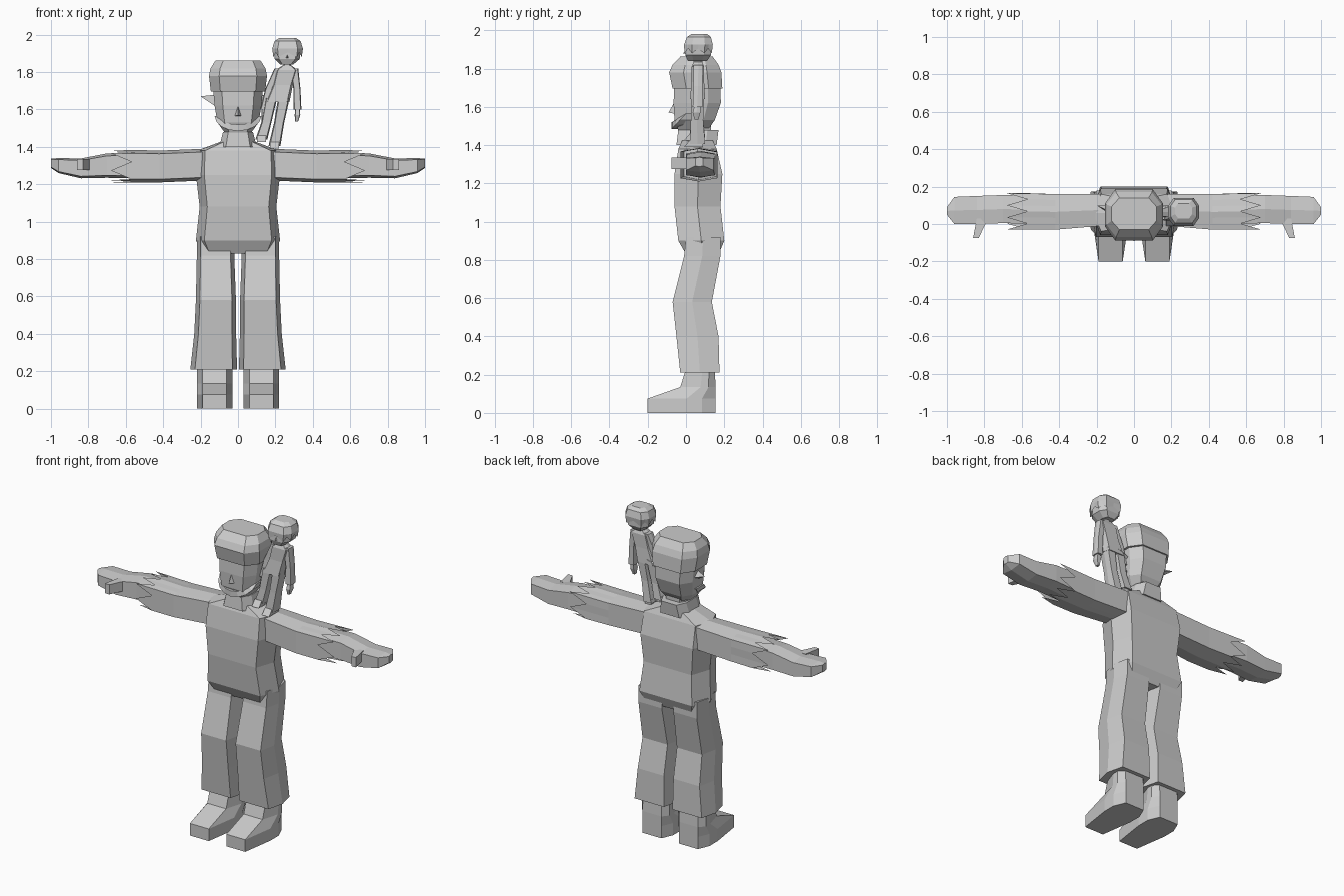
import bpy
import bmesh
from math import sin, cos, pi

cube = bpy.data.objects.get("Cube")
if cube:
    bpy.data.objects.remove(cube, do_unlink=True)

grey = bpy.data.materials.new("plain grey")
grey.use_nodes = True
grey.diffuse_color = (.6, .6, .6, 1)
for node in grey.node_tree.nodes:
    if node.type == "BSDF_PRINCIPLED":
        node.inputs["Base Color"].default_value = grey.diffuse_color

# Cross-sections, in units of half width and half depth
HEX = [(-.8, -1), (.8, -1), (1, 0), (.8, 1), (-.8, 1), (-1, 0)]
OCT = [(-.65, -1), (.65, -1), (1, -.45), (1, .45),
       (.65, 1), (-.65, 1), (-1, .45), (-1, -.45)]
BOX = [(-1, -1), (1, -1), (1, 1), (-1, 1)]


def subdivide(shape, count):
    """Split every edge of a cross-section into equal pieces."""
    points = []
    for (ax, ay), (bx, by) in zip(shape, shape[1:] + shape[:1]):
        for step in range(count):
            t = step / count
            points.append((ax + (bx - ax) * t, ay + (by - ay) * t))
    return points


def loft(name, rings, cap_start=True, cap_end=True):
    """Skin a list of equal rings with flat faces."""
    bm = bmesh.new()
    rows = [[bm.verts.new(point) for point in ring] for ring in rings]
    count = len(rows[0])
    for low, high in zip(rows, rows[1:]):
        for i in range(count):
            j = (i + 1) % count
            bm.faces.new((low[i], low[j], high[j], high[i]))
    if cap_start:
        bm.faces.new(rows[0])
    if cap_end:
        bm.faces.new(rows[-1])
    bmesh.ops.recalc_face_normals(bm, faces=bm.faces[:])
    mesh = bpy.data.meshes.new(name)
    bm.to_mesh(mesh)
    bm.free()
    mesh.materials.append(grey)
    obj = bpy.data.objects.new(name, mesh)
    bpy.context.collection.objects.link(obj)
    return obj


def stack(name, levels, shape=HEX, along="z", side=1, jag=0, cap_end=True):
    """Loft levels of (position, centre, half width, y front, y back)."""
    rings = []
    for level in levels:
        position, centre, half, front, back = level
        ring = []
        for i, (u, v) in enumerate(shape):
            across = centre + half * u
            y = (front + back) / 2 + v * (back - front) / 2
            offset = jag * (i % 2) if level is levels[-1] else 0
            if along == "z":
                ring.append((side * across, y, position + offset))
            else:
                ring.append((side * (position + offset), y, across))
        rings.append(ring)
    return loft(name, rings, cap_end=cap_end)


def spike(name, base, tip):
    """A small pyramid on a base polygon."""
    return loft(name, [base, [tip] * 0 or
                       [tuple(t + (b - t) * .02 for b, t in zip(p, tip)) for p in base]])


# Shirt and collar
stack("shirt", [
    (.83, 0, .19, 0, .17), (.9, 0, .225, -.04, .2),
    (1.08, 0, .205, -.06, .18), (1.25, 0, .225, -.06, .19),
    (1.38, 0, .22, -.04, .16), (1.425, 0, .1, -.02, .14)])
stack("collar", [(1.4, 0, .1, -.05, .16), (1.48, 0, .08, -.04, .17)], OCT)
stack("neck", [(1.42, 0, .07, -.02, .13), (1.54, 0, .07, -.02, .13)], OCT)

for side, word in ((1, "left"), (-1, "right")):
    # Flared trouser leg and shoe
    stack(word + "_trouser_leg", [
        (.21, .13, .125, -.03, .175), (.4, .122, .112, -.05, .17),
        (.58, .118, .107, -.07, .135), (.82, .12, .1, -.01, .18),
        (.92, .12, .1, 0, .18)], side=side)
    stack(word + "_shoe", [
        (0, .125, .095, -.2, .155), (.075, .125, .095, -.2, .155),
        (.135, .125, .095, -.03, .155), (.23, .125, .095, 0, .15)],
        [(-.68, -1), (.68, -1), (1, .15), (1, .6),
         (.68, 1), (-.68, 1), (-1, .6), (-1, .15)], side=side)

    # Torn sleeve with an open jagged cuff
    stack(word + "_sleeve", [
        (.18, 1.305, .085, -.01, .16), (.42, 1.295, .085, -.03, .16),
        (.57, 1.297, .087, -.03, .165)],
        subdivide(HEX, 3), "x", side, jag=.11, cap_end=False)

    # Mitten hand and thumb
    stack(word + "_hand", [
        (.5, 1.3, .07, 0, .15), (.7, 1.3, .065, .005, .155),
        (.84, 1.285, .053, 0, .15), (.96, 1.3, .04, 0, .145),
        (1, 1.312, .025, .05, .09)], along="x", side=side)
    root, tip = ((.78, .03), (.84, .03)), ((.83, -.075), (.86, -.075))
    loft(word + "_thumb", [
        [(side * x, y, z) for (x, y), z in
         zip((a, b, b, a), (1.275, 1.275, 1.335, 1.335))]
        for a, b in (root, tip)])

    # Pointed ear swept outward
    spike(word + "_ear", [(side * .11, .04, 1.61), (side * .115, .1, 1.64),
                          (side * .115, .06, 1.68)], (side * .2, .1, 1.67))

# Head, cap and nose
stack("head", [
    (1.475, 0, .07, -.04, .11), (1.53, 0, .11, -.06, .15),
    (1.62, 0, .125, -.065, .182), (1.73, 0, .135, -.06, .18)], OCT)
stack("cap", [
    (1.695, 0, .145, -.07, .19), (1.78, 0, .155, -.088, .185),
    (1.82, 0, .147, -.07, .17), (1.862, 0, .12, -.03, .14)], OCT)
spike("nose", [(-.018, -.06, 1.565), (.018, -.06, 1.565), (0, -.06, 1.625)],
      (0, -.092, 1.57))

# Beard wrapped around the jaw
beard = []
for step in range(9):
    turn = pi * step / 8
    ring = []
    for radius, lift, depth in ((.125, .08, 0), (.105, .045, 0),
                                (.105, .045, .08), (.125, .08, .08)):
        ring.append((radius * cos(turn), -.075 * sin(turn) + depth,
                     1.565 - lift * sin(turn)))
    beard.append(ring)
loft("beard", beard)

# Little companion leaning on the left shoulder
stack("companion_jacket", [
    (1.64, .21, .065, .02, .1), (1.73, .238, .055, .03, .095),
    (1.81, .26, .058, .03, .095), (1.835, .262, .025, .04, .085)])
stack("companion_neck", [(1.82, .262, .02, .04, .085),
                         (1.86, .264, .02, .04, .085)], OCT)
for word, bottom, foot, top in (("left", 1.405, .195, .245),
                                ("right", 1.44, .125, .178)):
    stack("companion_" + word + "_leg", [
        (bottom, foot, .032, .02, .1), (1.53, (foot + top) / 2, .027, .025, .09),
        (1.66, top, .031, .025, .095)])
    stack("companion_" + word + "_shoe", [
        (bottom - .015, foot, .024, -.01, .09),
        (bottom + .02, foot, .024, .02, .09)], BOX)

for word, shoulder, elbow, wrist in (("left", .302, .315, .318),
                                     ("right", .215, .165, .14)):
    stack("companion_" + word + "_sleeve", [
        (1.6, wrist, .021, .035, .085), (1.71, elbow, .019, .04, .085),
        (1.82, shoulder, .02, .04, .09)])
    stack("companion_" + word + "_hand", [
        (1.535, wrist - .005, .008, .045, .065),
        (1.57, wrist, .015, .035, .075), (1.61, wrist, .012, .045, .075)])

# Companion head, fringed hair and nose
stack("companion_head", [
    (1.84, .26, .035, .01, .11), (1.87, .263, .067, -.003, .13),
    (1.93, .265, .072, 0, .13)], OCT)
stack("companion_hair", [
    (1.982, .265, .045, .03, .11), (1.965, .265, .07, .005, .13),
    (1.925, .265, .082, -.01, .14), (1.88, .265, .076, -.008, .135)],
    subdivide(OCT, 2), jag=.025, cap_end=False)
spike("companion_nose", [(.255, 0, 1.875), (.271, 0, 1.875), (.263, 0, 1.895)],
      (.263, -.015, 1.88))
